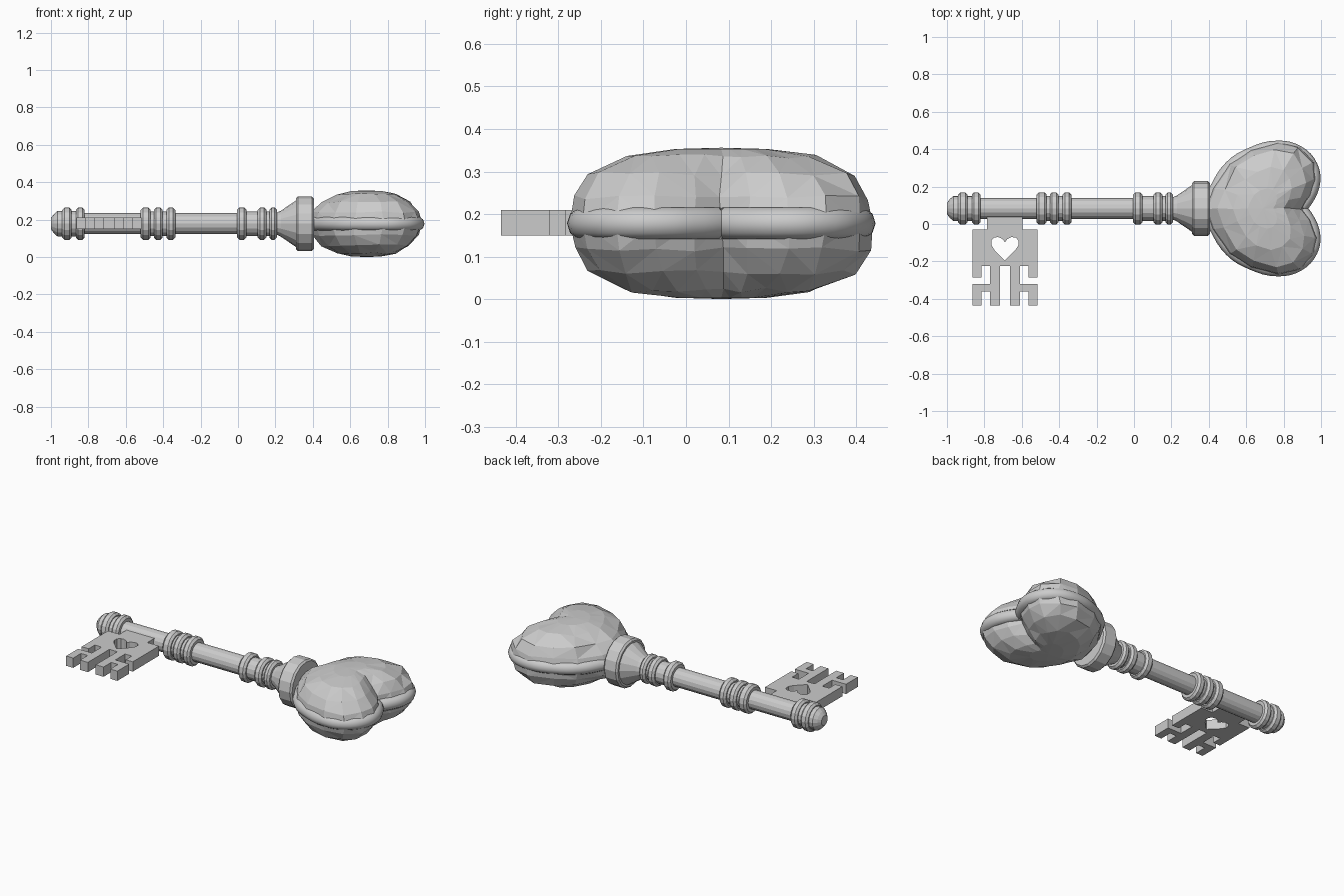
import bpy, bmesh, math, random
from mathutils import Vector

if "Cube" in bpy.data.objects:
    bpy.data.objects.remove(bpy.data.objects["Cube"])

random.seed(4)
Y0, Z0 = 0.083, 0.178      # key axis
SIDES = 16


def mesh_object(name, bm):
    bmesh.ops.recalc_face_normals(bm, faces=bm.faces)
    me = bpy.data.meshes.new(name)
    bm.to_mesh(me)
    bm.free()
    ob = bpy.data.objects.new(name, me)
    bpy.context.collection.objects.link(ob)
    return ob


def lathe(name, profile):
    """Turn an (x, radius) profile about the key axis, with capped ends."""
    bm = bmesh.new()
    rings = []
    for x, r in profile:
        rings.append([bm.verts.new((x, Y0 + r * math.cos(a), Z0 + r * math.sin(a)))
                      for a in (math.tau * i / SIDES for i in range(SIDES))])
    for a, b in zip(rings, rings[1:]):
        for i in range(SIDES):
            j = (i + 1) % SIDES
            bm.faces.new((a[i], a[j], b[j], b[i]))
    bm.faces.new(rings[0])
    bm.faces.new(rings[-1])
    return mesh_object(name, bm)


def ring(name, x0, x1, r, bevel):
    return lathe(name, [(x0, r - bevel), (x0 + bevel, r), (x1 - bevel, r), (x1, r - bevel)])


def curve_to_mesh(name, cu):
    ob = bpy.data.objects.new(name, cu)
    bpy.context.collection.objects.link(ob)
    bpy.ops.object.select_all(action='DESELECT')
    ob.select_set(True)
    bpy.context.view_layer.objects.active = ob
    bpy.ops.object.convert(target='MESH')
    return bpy.context.view_layer.objects.active


# Shaft with domed tip
lathe("shaft", [(-1.0, 0.03), (-0.985, 0.05), (-0.965, 0.068), (-0.82, 0.068),
                (-0.82, 0.056), (0.22, 0.056)])

# Sleeves under the ring groups
for i, (a, b) in enumerate([(-0.51, -0.35), (0.01, 0.19)]):
    lathe(f"sleeve_{i}", [(a, 0.066), (b, 0.066)])

# Decorative rings
for i, (a, b) in enumerate([(-0.94, -0.89), (-0.867, -0.82),
                            (-0.52, -0.467), (-0.45, -0.403), (-0.382, -0.335),
                            (-0.005, 0.045), (0.105, 0.152), (0.168, 0.208)]):
    ring(f"ring_{i}", a, b, 0.086, 0.012)

# Flared cone and collar below the handle
lathe("flare", [(0.205, 0.058), (0.23, 0.07), (0.315, 0.128)])
ring("collar", 0.31, 0.405, 0.146, 0.01)

# Heart outline, half of it, from tip to notch (offset from the axis)
HALF = [(0.36, 0.0), (0.41, 0.11), (0.50, 0.245), (0.62, 0.32), (0.78, 0.36),
        (0.90, 0.33), (0.975, 0.25), (0.99, 0.16), (0.955, 0.065), (0.905, 0.0)]
OUTLINE = HALF + [(x, -y) for x, y in HALF[-2:0:-1]]
CX = 0.69

# Faceted heart body: outline layers shrinking towards top and bottom
LAYERS = [(0.06, 0.91, 0.965), (0.115, 0.75, 0.88), (0.157, 0.50, 0.63), (0.175, 0.25, 0.30)]
stack = ([(-h, a, b) for h, a, b in reversed(LAYERS)] + [(0, 0.985, 0.99)] + LAYERS)
bm = bmesh.new()
loops = []
n = len(OUTLINE)
for h, sx, sy in stack:
    j = 0.006 if abs(h) in (0.06, 0.115, 0.157) else 0.0
    loops.append([bm.verts.new((CX + (x - CX) * sx + random.uniform(-j, j),
                                Y0 + y * sy + random.uniform(-j, j),
                                Z0 + h + random.uniform(-j, j)))
                  for x, y in OUTLINE])
for a, b in zip(loops, loops[1:]):
    for i in range(n):
        k = (i + 1) % n
        bm.faces.new((a[i], a[k], b[k], b[i]))
for lp, h in ((loops[0], -0.178), (loops[-1], 0.178)):
    c = bm.verts.new((CX, Y0, Z0 + h))
    for i in range(n):
        bm.faces.new((lp[i], lp[(i + 1) % n], c))
bmesh.ops.triangulate(bm, faces=bm.faces[:], quad_method='SHORT_EDGE')
mesh_object("heart_handle", bm)

# Round rim following the heart outline
cu = bpy.data.curves.new("heart_rim", 'CURVE')
cu.dimensions = '3D'
cu.bevel_depth = 0.039
cu.bevel_resolution = 3
cu.resolution_u = 4
sp = cu.splines.new('BEZIER')
sp.bezier_points.add(n - 1)
sp.use_cyclic_u = True
for i, (p, (x, y)) in enumerate(zip(sp.bezier_points, OUTLINE)):
    p.co = (CX + (x - CX) * 0.89, Y0 + y * 0.9, Z0)
    kind = 'VECTOR' if i in (0, len(HALF) - 1) else 'AUTO'
    p.handle_left_type = p.handle_right_type = kind
rim = curve_to_mesh("heart_rim", cu)
bpy.ops.object.shade_smooth_by_angle(angle=math.radians(40))

# Key bit: toothed plate with a heart-shaped hole, mirrored about its centre line
BX = -0.69
right = [(0.095, 0.05), (0.095, -0.03), (0.174, -0.03), (0.174, -0.285), (0.126, -0.285),
         (0.126, -0.225), (0.08, -0.225), (0.08, -0.32), (0.174, -0.32), (0.174, -0.435),
         (0.126, -0.435), (0.126, -0.36), (0.08, -0.36), (0.08, -0.435), (0.027, -0.435),
         (0.027, -0.225)]
hole = [(0.0, -0.195), (0.055, -0.14), (0.073, -0.112), (0.072, -0.088), (0.057, -0.072),
        (0.035, -0.07), (0.013, -0.08), (0.0, -0.098)]
plate = right + [(-x, y) for x, y in reversed(right)]
hole = hole + [(-x, y) for x, y in hole[-2:0:-1]]
cu = bpy.data.curves.new("key_bit", 'CURVE')
cu.dimensions = '2D'
cu.fill_mode = 'BOTH'
cu.extrude = 0.03
for pts in (plate, hole):
    sp = cu.splines.new('POLY')
    sp.points.add(len(pts) - 1)
    sp.use_cyclic_u = True
    for p, (x, y) in zip(sp.points, pts):
        p.co = (BX + x, y, 0, 1)
bit = curve_to_mesh("key_bit", cu)
bit.location.z = 0.18
for f in bit.data.polygons:
    f.use_smooth = False
